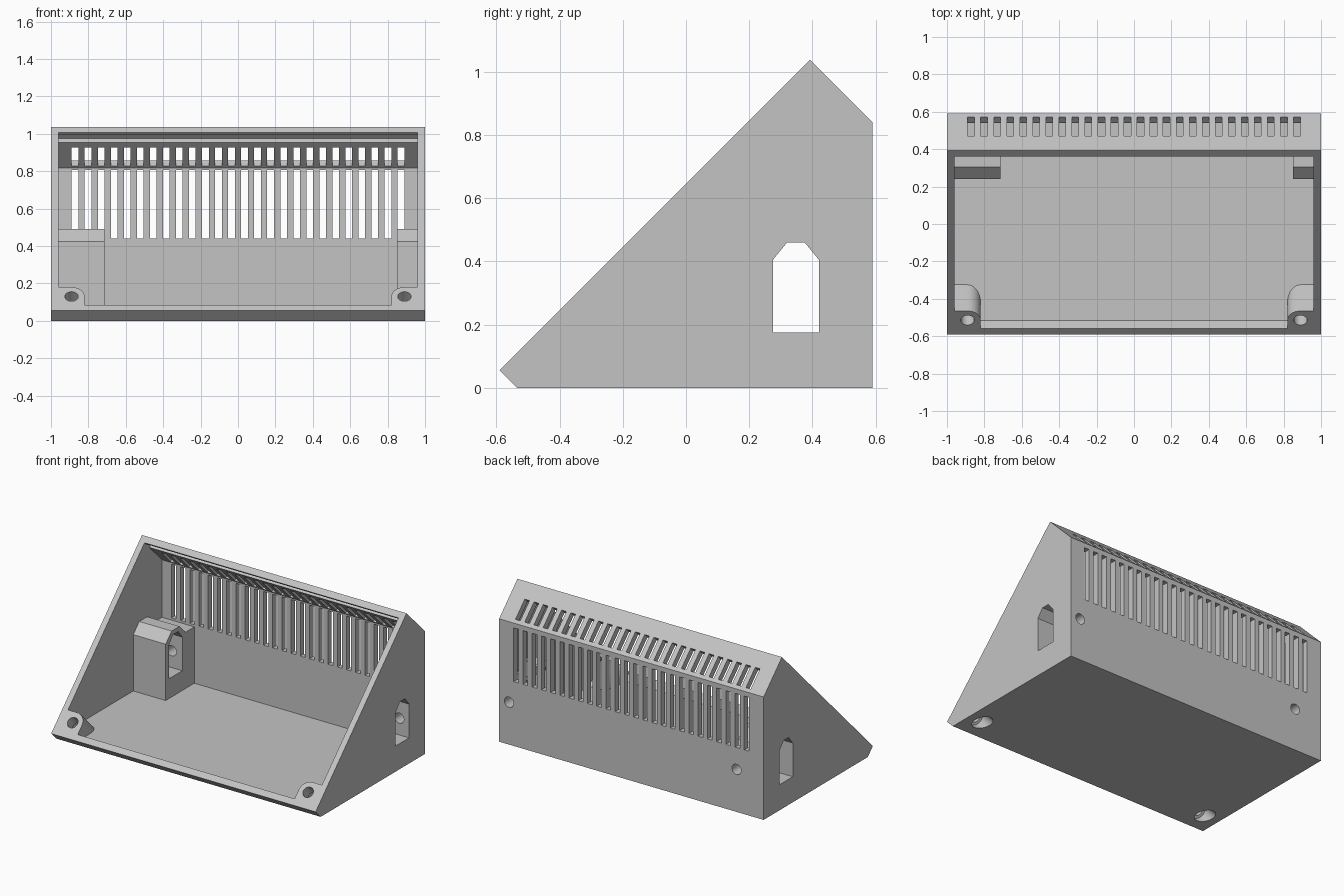
import bpy, bmesh, math
from mathutils import Vector

cube = bpy.data.objects.get("Cube")
if cube:
    bpy.data.objects.remove(cube, do_unlink=True)

X, Y, Z = Vector((1, 0, 0)), Vector((0, 1, 0)), Vector((0, 0, 1))
UP_SLOPE = Vector((0, 1, 1)).normalized()
INTO_SLOPE = Vector((0, 1, -1)).normalized()
LIP = Vector((0, -0.59, 0.055))

grey = bpy.data.materials.new("plain grey")
grey.use_nodes = True
grey.diffuse_color = (0.55, 0.55, 0.55, 1)
grey.node_tree.nodes["Principled BSDF"].inputs["Base Color"].default_value = grey.diffuse_color


def add_prism(bm, points, start, end, axes=(Y, Z, X), origin=Vector()):
    """Extrude a 2D outline (first two axes) along the third axis."""
    u, v, w = axes
    verts = [bm.verts.new(origin + u * a + v * b + w * start) for a, b in points]
    face = bm.faces.new(verts)
    out = bmesh.ops.extrude_face_region(bm, geom=[face])
    moved = [g for g in out["geom"] if isinstance(g, bmesh.types.BMVert)]
    bmesh.ops.translate(bm, verts=moved, vec=w * (end - start))


def circle(cx, cy, r, n=32):
    return [(cx + r * math.cos(math.tau * i / n), cy + r * math.sin(math.tau * i / n))
            for i in range(n)]


def finish(name, bm):
    bmesh.ops.recalc_face_normals(bm, faces=bm.faces)
    mesh = bpy.data.meshes.new(name)
    bm.to_mesh(mesh)
    bm.free()
    mesh.materials.append(grey)
    obj = bpy.data.objects.new(name, mesh)
    bpy.context.collection.objects.link(obj)
    return obj


def prism(name, points, start, end):
    bm = bmesh.new()
    add_prism(bm, points, start, end)
    return finish(name, bm)


def cut(target, cutter):
    """Subtract the cutter from the target, then discard the cutter."""
    cutter.hide_render = True
    mod = target.modifiers.new("cut", "BOOLEAN")
    mod.operation, mod.solver, mod.object = "DIFFERENCE", "EXACT", cutter
    bpy.context.view_layer.objects.active = target
    bpy.ops.object.modifier_apply(modifier=mod.name)
    bpy.data.objects.remove(cutter, do_unlink=True)


# Sloped enclosure solid
case = prism("sloped_case", [(-0.59, 0.055), (-0.535, 0), (0.59, 0), (0.59, 0.84), (0.392, 1.037)], -1, 1)

# Inner space, with the panel groove under the roof
cavity = prism("cavity", [(-0.515, 0.04), (0.55, 0.04), (0.55, 0.818), (0.413, 0.955), (0.434, 0.976),
                          (0.396, 1.014), (0.375, 0.993), (0.26, 1.108), (-0.66, 0.185)], -0.96, 0.96)

# Socket blocks against the side and back walls
block = [(0.24, -0.1), (0.24, 0.425), (0.305, 0.49), (0.39, 0.49), (0.455, 0.425), (0.7, 0.425), (0.7, -0.1)]
for name, x0, x1 in (("right_block", -1.1, -0.715), ("left_block", 0.85, 1.1)):
    cut(cavity, prism(name, block, x0, x1))

# Rounded front screw bosses, square to the slope
BOSS_X, BOSS_S, BOSS_R = 0.89, 0.107, 0.07
for side in (-1, 1):
    arc = [(side * (BOSS_X - BOSS_R * math.cos(t)), BOSS_S + BOSS_R * math.sin(t))
           for t in (math.pi / 2 * i / 10 for i in range(11))]
    outline = arc + [(side * 1.1, BOSS_S + BOSS_R), (side * 1.1, -0.1), (side * (BOSS_X - BOSS_R), -0.1)]
    bm = bmesh.new()
    add_prism(bm, outline, -0.1, 0.4, (X, UP_SLOPE, INTO_SLOPE), LIP)
    cut(cavity, finish("boss", bm))

cut(case, cavity)

# Arched socket openings through both sides
cut(case, prism("socket_opening", [(0.275, 0.175), (0.42, 0.175), (0.42, 0.405), (0.375, 0.46),
                                   (0.32, 0.46), (0.275, 0.405)], -1.1, 1.1))

# Vent slots in the back wall and the roof
COUNT, PITCH, HALF = 26, 0.0697, 0.018
back_slot = [(0.52, 0.44), (0.65, 0.44), (0.65, 0.807), (0.52, 0.807)]
roof_slot = [(0.51, 0.997), (0.61, 0.897), (0.52, 0.807), (0.42, 0.907)]
for name, outline in (("back_slots", back_slot), ("roof_slots", roof_slot)):
    bm = bmesh.new()
    for i in range(COUNT):
        x = (i - (COUNT - 1) / 2) * PITCH
        add_prism(bm, outline, x - HALF, x + HALF)
    cut(case, finish(name, bm))

# Screw holes from the back into the socket openings
bm = bmesh.new()
for x in (-0.795, 0.925):
    add_prism(bm, circle(x, 0.29, 0.035), 0.4, 0.7, (X, Z, Y))
cut(case, finish("back_screw_holes", bm))

# Front screw holes, then wider bores from below
for name, r, start in (("front_screw_holes", 0.036, -0.1), ("bores", 0.055, 0.08)):
    bm = bmesh.new()
    for side in (-1, 1):
        add_prism(bm, circle(side * BOSS_X, BOSS_S, r), start, 0.4, (X, UP_SLOPE, INTO_SLOPE), LIP)
    cut(case, finish(name, bm))

# Smooth the round holes, keep the flat walls crisp
bpy.ops.object.select_all(action="DESELECT")
case.select_set(True)
bpy.context.view_layer.objects.active = case
bpy.ops.object.shade_smooth_by_angle(angle=math.radians(25))
